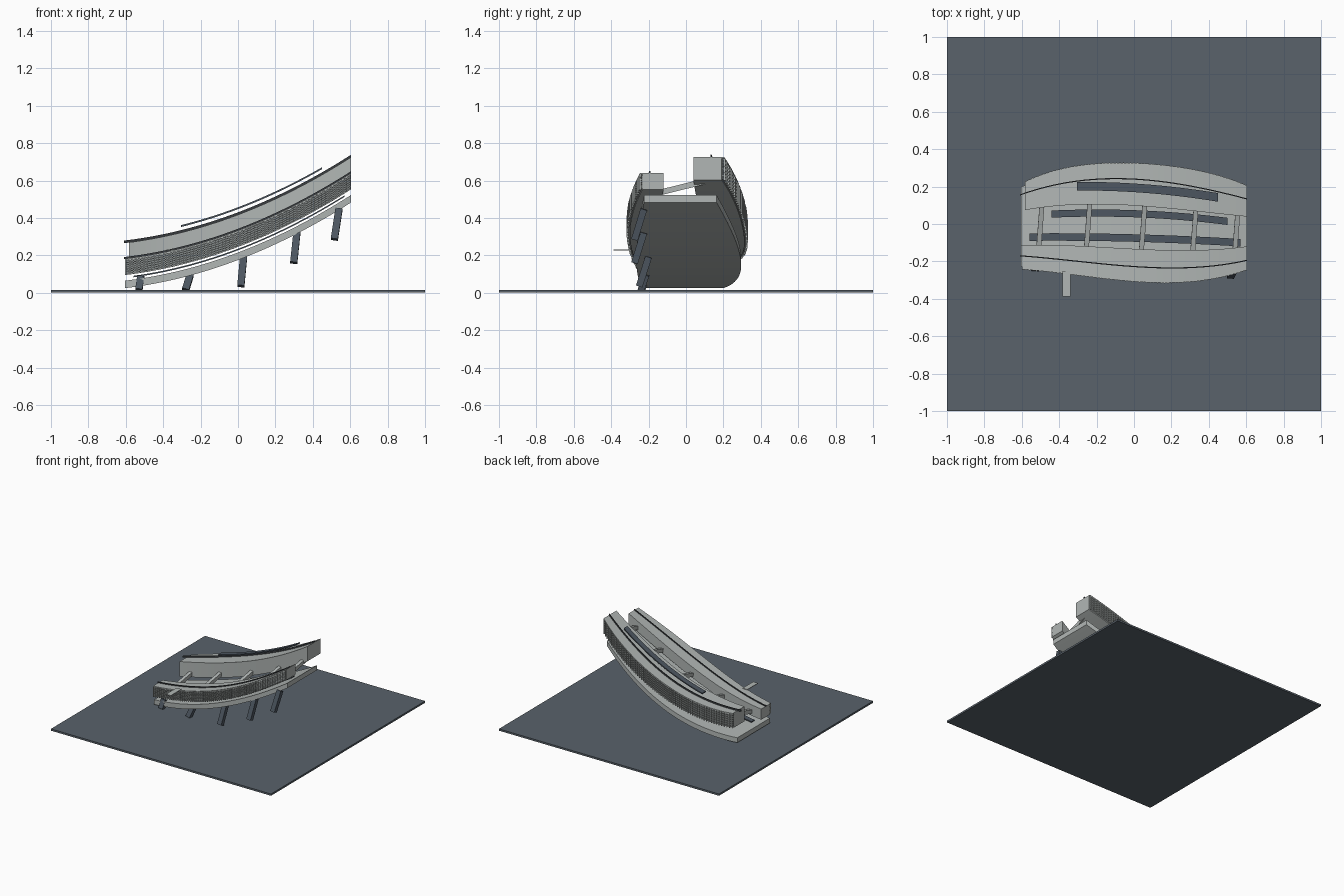
import bpy, bmesh, math
from mathutils import Vector

if "Cube" in bpy.data.objects:
    bpy.data.objects.remove(bpy.data.objects["Cube"])


def material(name, rgb):
    m = bpy.data.materials.new(name)
    m.diffuse_color = (*rgb, 1)
    m.use_nodes = True
    m.node_tree.nodes["Principled BSDF"].inputs["Base Color"].default_value = m.diffuse_color
    return m


LIGHT = material("pale concrete", (0.44, 0.47, 0.46))
SLATE = material("slate ground", (0.10, 0.122, 0.145))
DARK = material("dark slate", (0.075, 0.095, 0.12))
GLASS = material("grey glazing", (0.22, 0.24, 0.24))
RAIL = material("charcoal rail", (0.04, 0.045, 0.05))


def finish(name, bm, mats):
    bmesh.ops.recalc_face_normals(bm, faces=bm.faces)
    me = bpy.data.meshes.new(name)
    bm.to_mesh(me)
    bm.free()
    for m in mats:
        me.materials.append(m)
    ob = bpy.data.objects.new(name, me)
    bpy.context.collection.objects.link(ob)
    return ob


def rise(x):
    """Height of the slab underside along the ramp."""
    return 0.175 + 0.379 * x + 0.215 * x * x


def curve(*pts):
    """Smooth plan curve y(x) through a few points."""
    def f(x):
        total = 0
        for i, (xi, yi) in enumerate(pts):
            w = yi
            for j, (xj, _) in enumerate(pts):
                if j != i:
                    w *= (x - xj) / (xi - xj)
            total += w
        return total
    return f


def shift(f, d):
    return lambda x: f(x) + d


def add_sweep(bm, y0, y1, z0, z1, xa, xb, n=40):
    """Closed rectangular bar that follows the ramp between two plan curves."""
    rings = []
    for i in range(n + 1):
        x = xa + (xb - xa) * i / n
        b = rise(x)
        rings.append([bm.verts.new((x, y, b + z)) for y, z in
                      ((y0(x), z0), (y1(x), z0), (y1(x), z1), (y0(x), z1))])
    for r, s in zip(rings, rings[1:]):
        for k in range(4):
            bm.faces.new((r[k], r[(k + 1) % 4], s[(k + 1) % 4], s[k]))
    bm.faces.new(rings[0])
    bm.faces.new(rings[-1])


def sweep(name, y0, y1, z0, z1, xa, xb, mat, n=40):
    bm = bmesh.new()
    add_sweep(bm, y0, y1, z0, z1, xa, xb, n)
    return finish(name, bm, [mat])


def add_beam(bm, a, b, w, h):
    """Rectangular bar from a to b; w is across x, h the other way."""
    a, b = Vector(a), Vector(b)
    d = (b - a).normalized()
    side = (Vector((1, 0, 0)) - d * d.x).normalized()
    up = d.cross(side)
    rings = [[bm.verts.new(p + side * (u * w / 2) + up * (v * h / 2))
              for u, v in ((-1, -1), (1, -1), (1, 1), (-1, 1))] for p in (a, b)]
    for k in range(4):
        bm.faces.new((rings[0][k], rings[0][(k + 1) % 4],
                      rings[1][(k + 1) % 4], rings[1][k]))
    bm.faces.new(rings[0])
    bm.faces.new(rings[1])


def box(name, lo, hi, mat):
    bm = bmesh.new()
    x = (lo[0] + hi[0]) / 2
    z = (lo[2] + hi[2]) / 2
    add_beam(bm, (x, lo[1], z), (x, hi[1], z), hi[0] - lo[0], hi[2] - lo[2])
    return finish(name, bm, [mat])


# Plan curves
slab_front = curve((-0.6, -0.225), (0, -0.265), (0.6, -0.225))
slab_back = curve((-0.6, 0.20), (-0.2, 0.29), (0.2, 0.272), (0.6, 0.165))
front_outer = curve((-0.6, -0.24), (-0.2, -0.285), (0.2, -0.312), (0.6, -0.245))
front_inner = curve((-0.6, -0.112), (-0.2, -0.122), (0.2, -0.14), (0.6, -0.12))
back_outer = curve((-0.6, 0.215), (-0.4, 0.29), (-0.1, 0.325), (0.2, 0.308), (0.6, 0.205))
back_inner = curve((-0.58, 0.075), (-0.25, 0.105), (0.05, 0.095), (0.6, 0.04))

# Ground and sloping slab
box("ground_plate", (-1, -1, 0), (1, 1, 0.015), SLATE)
sweep("ramp_slab", slab_front, slab_back, 0, 0.04, -0.605, 0.605, LIGHT)

# Two curved wings
sweep("front_wing", shift(front_outer, 0.012), front_inner, 0.07, 0.158, -0.605, 0.605, LIGHT)
sweep("back_wing", back_inner, shift(back_outer, -0.012), 0.12, 0.242, -0.583, 0.605, LIGHT)


def facade(name, edge, sign, z0, z1, xa):
    """Glazed band, horizontal louvres and upright fins on an outer wall."""
    def layer(depth):
        return shift(edge, sign * depth)
    sweep(name + "_glazing", layer(-0.013), layer(-0.008), z0 + 0.008, z1 - 0.008,
          xa, 0.6, GLASS)
    bm = bmesh.new()
    rows = 7
    for i in range(rows):
        z = z0 + 0.006 + (z1 - z0 - 0.015) * i / (rows - 1)
        add_sweep(bm, layer(-0.009), layer(0.001), z, z + 0.004, xa, 0.603)
    finish(name + "_louvres", bm, [LIGHT])
    bm = bmesh.new()
    count = 64
    for i in range(count):
        x = xa + 0.003 + (0.6 - xa - 0.003) * i / (count - 1)
        y = edge(x)
        b = rise(x)
        add_beam(bm, (x, y, b + z0), (x, y, b + z1), 0.004, 0.01)
    finish(name + "_fins", bm, [LIGHT])
    # Plain roof edge above the louvres
    sweep(name + "_cornice", layer(-0.013), layer(0.002), z1 - 0.004, z1 + 0.004,
          xa, 0.605, LIGHT)


facade("front_facade", front_outer, -1, 0.07, 0.154, -0.6)
facade("back_facade", back_outer, 1, 0.12, 0.238, -0.583)

# Thin rails along the roofs
front_rail = curve((-0.61, -0.17), (-0.2, -0.21), (0.2, -0.235), (0.6, -0.195))
back_rail = curve((-0.61, 0.155), (-0.3, 0.23), (0, 0.24), (0.6, 0.135))
sweep("front_roof_rail", shift(front_rail, -0.003), shift(front_rail, 0.003),
      0.157, 0.167, -0.61, 0.605, RAIL)
sweep("back_roof_rail", shift(back_rail, -0.003), shift(back_rail, 0.003),
      0.241, 0.255, -0.61, 0.605, RAIL)

# Dark strips: one above the back roof, two in the court
strips = (
    ("roof_panel", curve((-0.31, 0.202), (0.05, 0.19), (0.45, 0.142)), 0.023, 0.272, 0.282, -0.305, 0.45),
    ("upper_court_strip", curve((-0.44, 0.053), (0, 0.055), (0.5, 0.014)), 0.019, 0.052, 0.06, -0.44, 0.5),
    ("lower_court_strip", curve((-0.56, -0.07), (0, -0.075), (0.57, -0.1)), 0.02, 0.052, 0.06, -0.56, 0.57),
)
for name, mid, half, z0, z1, xa, xb in strips:
    sweep(name, shift(mid, -half), shift(mid, half), z0, z1, xa, xb, DARK)

# Bridges between the wings
for i, x in enumerate((-0.51, -0.255, 0.04, 0.315, 0.54)):
    bm = bmesh.new()
    add_beam(bm, (x, -0.135, rise(x) + 0.095), (x + 0.02, 0.13, rise(x) + 0.16), 0.026, 0.03)
    finish(f"bridge_{i + 1}", bm, [LIGHT])

# Leaning columns below the front edge: top x, bottom x, bottom y, bottom z
columns = ((-0.52, -0.53, -0.235, 0.016), (-0.255, -0.28, -0.24, 0.016),
           (0.03, 0.015, -0.25, 0.035), (0.315, 0.298, -0.275, 0.16),
           (0.54, 0.515, -0.275, 0.285))
for i, (xt, xb, yb, zb) in enumerate(columns):
    top = max(rise(xt) + 0.005, zb + 0.07)
    bm = bmesh.new()
    add_beam(bm, (xb, yb, zb), (xt, yb + 0.05 * min(1, (top - zb) / 0.15), top), 0.038, 0.036)
    finish(f"column_{i + 1}", bm, [DARK])

# Entrance canopy
box("entrance_canopy", (-0.383, -0.387, 0.226), (-0.34, -0.25, 0.231), LIGHT)
